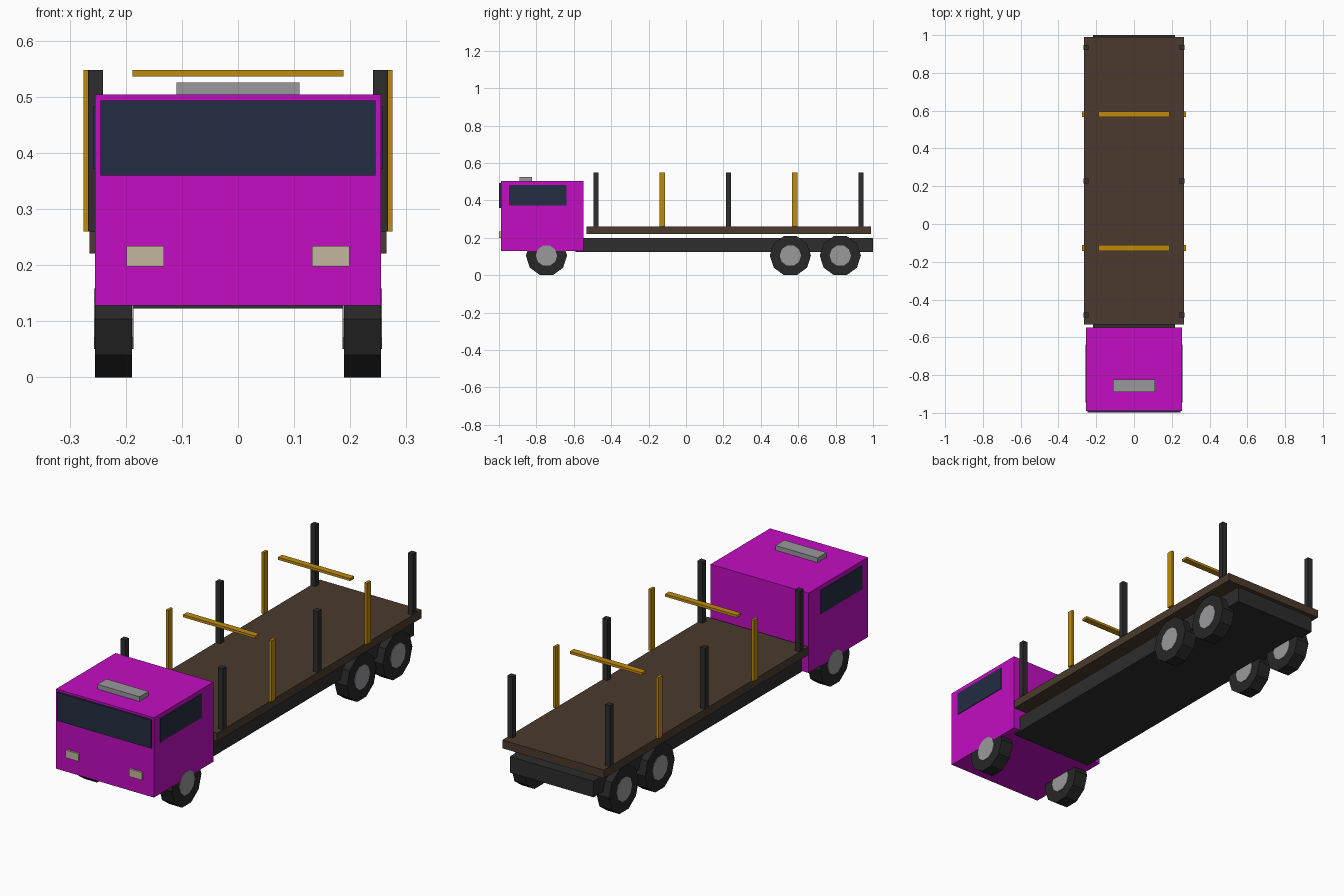
import bpy
from math import pi

cube = bpy.data.objects.get("Cube")
if cube:
    bpy.data.objects.remove(cube, do_unlink=True)


def material(name, rgb):
    mat = bpy.data.materials.new(name)
    mat.use_nodes = True
    mat.diffuse_color = (*rgb, 1)
    mat.node_tree.nodes["Principled BSDF"].inputs["Base Color"].default_value = (*rgb, 1)
    return mat


magenta = material("magenta paint", (0.54, 0.004, 0.54))
glass = material("dark blue glass", (0.016, 0.026, 0.053))
steel = material("black steel", (0.026, 0.026, 0.027))
rubber = material("black rubber", (0.02, 0.02, 0.02))
wood = material("brown wood", (0.07, 0.042, 0.026))
yellow = material("amber paint", (0.53, 0.26, 0.005))
grey = material("light grey metal", (0.32, 0.32, 0.34))
lamp = material("cream lamp", (0.54, 0.47, 0.34))


def box(name, mat, x, y, z):
    """Box spanning the (low, high) pairs x, y and z."""
    spans = (x, y, z)
    bpy.ops.mesh.primitive_cube_add(size=1, location=[(a + b) / 2 for a, b in spans])
    obj = bpy.context.object
    obj.name = name
    obj.scale = [b - a for a, b in spans]
    bpy.ops.object.transform_apply(location=False, rotation=False, scale=True)
    obj.data.materials.append(mat)


def pair(name, mat, x, y, z):
    """The same box on both sides."""
    box("left_" + name, mat, x, y, z)
    box("right_" + name, mat, (-x[1], -x[0]), y, z)


def disc(name, mat, radius, width, x, y, z):
    """Ten-sided cylinder lying along x, with a flat side down."""
    bpy.ops.mesh.primitive_cylinder_add(vertices=10, radius=radius, depth=width,
                                        location=(x, y, z), rotation=(0, pi / 2, 0))
    obj = bpy.context.object
    obj.name = name
    # Turn about its own axis until vertices point fore and aft
    obj.rotation_euler = (pi / 2, 0, pi / 2)
    bpy.context.view_layer.update()
    low = min((obj.matrix_world @ v.co).z for v in obj.data.vertices)
    if z - low > radius * 0.98:
        obj.rotation_euler = (0, pi / 2, 0)
    obj.data.materials.append(mat)


# Cab
box("cab", magenta, (-0.255, 0.255), (-0.99, -0.548), (0.128, 0.504))
box("windshield", glass, (-0.245, 0.245), (-0.999, -0.99), (0.36, 0.494))
pair("side_window", glass, (0.255, 0.258), (-0.946, -0.638), (0.372, 0.483))
pair("headlight", lamp, (0.132, 0.199), (-0.999, -0.99), (0.198, 0.234))
box("roof_vent", grey, (-0.11, 0.11), (-0.89, -0.823), (0.504, 0.526))

# Frame and flat bed
box("chassis", steel, (-0.218, 0.218), (-0.59, 1.0), (0.123, 0.199))
box("deck", wood, (-0.265, 0.265), (-0.533, 0.989), (0.221, 0.26))

# Upright stakes along the bed
for i, y in enumerate((-0.481, 0.227, 0.935)):
    pair(f"stake_{i}", steel, (0.241, 0.267), (y - 0.013, y + 0.013), (0.26, 0.548))

# Amber posts with a crossbar between each pair
for i, y in enumerate((-0.127, 0.581)):
    span = (y - 0.015, y + 0.015)
    pair(f"amber_post_{i}", yellow, (0.262, 0.275), span, (0.26, 0.548))
    box(f"crossbar_{i}", yellow, (-0.188, 0.188), span, (0.536, 0.548))

# Wheels with hubs showing on both faces
for axle, y in (("front", -0.746), ("middle", 0.558), ("rear", 0.825)):
    for side, s in (("left", 1), ("right", -1)):
        disc(f"{axle}_{side}_tyre", rubber, 0.11, 0.066, s * 0.2215, y, 0.1046)
        disc(f"{axle}_{side}_hub", grey, 0.057, 0.071, s * 0.2215, y, 0.1046)
